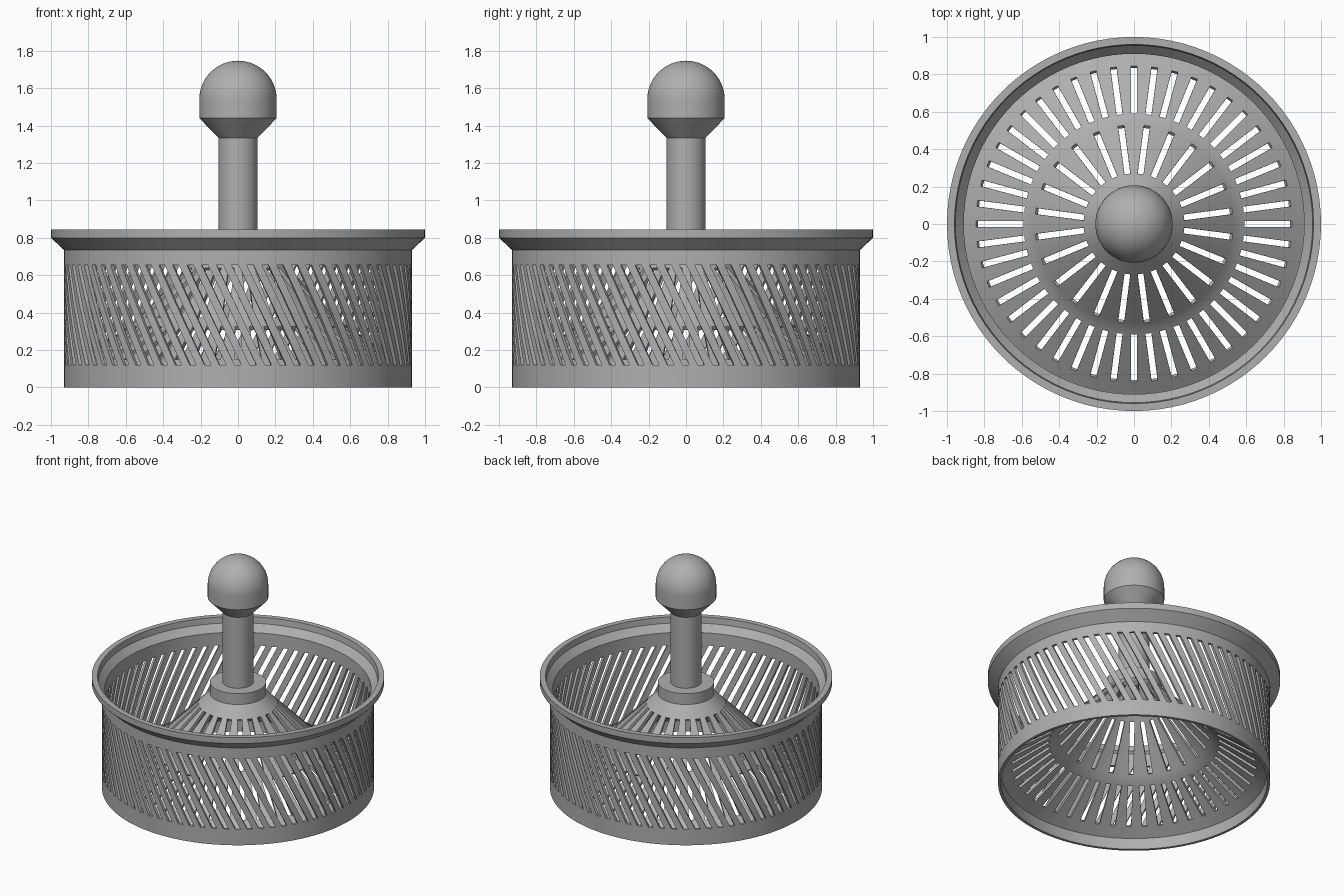
import bpy, bmesh
from math import sin, cos, radians, pi

cube = bpy.data.objects.get("Cube")
if cube:
    bpy.data.objects.remove(cube, do_unlink=True)

steel = bpy.data.materials.new("grey_steel")
steel.use_nodes = True
GREY = (0.43, 0.43, 0.43, 1)
steel.diffuse_color = GREY
steel.node_tree.nodes["Principled BSDF"].inputs["Base Color"].default_value = GREY


def ring_surface(name, rows, count, angle, is_hole=None, thickness=0, closed=False):
    """Join rings of (radius, z) points; angle(i, row) places column i of a row."""
    bm = bmesh.new()
    rings = []
    for j, (r, z) in enumerate(rows):
        rings.append([bm.verts.new((r * cos(angle(i, j)), r * sin(angle(i, j)), z))
                      for i in range(count)])
    for j in range(len(rows) if closed else len(rows) - 1):
        low, high = rings[j], rings[(j + 1) % len(rows)]
        for i in range(count):
            if is_hole and is_hole(i, j):
                continue
            k = (i + 1) % count
            bm.faces.new((low[i], low[k], high[k], high[i]))
    bmesh.ops.remove_doubles(bm, verts=bm.verts, dist=0.0001)
    if not thickness:
        bmesh.ops.recalc_face_normals(bm, faces=bm.faces)
    mesh = bpy.data.meshes.new(name)
    bm.to_mesh(mesh)
    bm.free()
    mesh.materials.append(steel)
    obj = bpy.data.objects.new(name, mesh)
    bpy.context.collection.objects.link(obj)
    bpy.ops.object.select_all(action="DESELECT")
    obj.select_set(True)
    bpy.context.view_layer.objects.active = obj
    if thickness:
        mod = obj.modifiers.new("thickness", "SOLIDIFY")
        mod.thickness = thickness
        mod.offset = -1
        bpy.ops.object.modifier_apply(modifier=mod.name)
    bpy.ops.object.shade_smooth_by_angle(angle=radians(30))
    return obj


def lathe(name, profile, closed=False, segments=96):
    return ring_surface(name, profile, segments,
                        lambda i, j: 2 * pi * i / segments, closed=closed)


# Outer wall: slanted slots between a plain lower and upper band
SLOTS, STEPS = 72, 8
SLOT_LOW, SLOT_HIGH = 0.12, 0.655
LEAN = radians(16)
wall_z = [SLOT_LOW + (SLOT_HIGH - SLOT_LOW) * s / STEPS for s in range(STEPS + 1)]
wall_rows = [(0.93, z) for z in [0] + wall_z + [0.74]]


def wall_angle(i, j):
    side = 1 if i % 2 else -1
    step = min(max(j - 1, 0), STEPS)
    return 2 * pi * (i // 2) / SLOTS + side * 0.018 / 0.93 - LEAN * step / STEPS


ring_surface("basket_wall", wall_rows, SLOTS * 2, wall_angle,
             lambda i, j: i % 2 == 0 and 1 <= j <= STEPS, thickness=0.02)

# Flared rim on top of the wall
lathe("flared_rim", [(0.93, 0.735), (1.0, 0.80), (1.0, 0.845), (0.96, 0.845),
                     (0.955, 0.80), (0.91, 0.75), (0.91, 0.735)], closed=True)

# Two-slope strainer cone: every column is slotted outside, every other one inside
CONE_SLOTS = 48
cone_rows = [(0.92, 0.10), (0.845, 0.15), (0.59, 0.325), (0.56, 0.345),
             (0.53, 0.375), (0.27, 0.64), (0.185, 0.725)]


def cone_angle(i, j):
    half = min(0.0165 / cone_rows[j][0], radians(3.4))
    return 2 * pi * (i // 2) / CONE_SLOTS + (half if i % 2 else -half)


def cone_hole(i, j):
    return i % 2 == 0 and (j == 1 or (j == 4 and (i // 2) % 2 == 1))


ring_surface("strainer_cone", cone_rows, CONE_SLOTS * 2, cone_angle,
             cone_hole, thickness=0.02)

# Collar, stem and rounded knob
lathe("collar", [(0, 0.715), (0.192, 0.715), (0.192, 0.80), (0, 0.80)])
lathe("stem", [(0, 0.79), (0.105, 0.79), (0.105, 1.345), (0, 1.345)], segments=64)
dome = [(0.207 * cos(a * pi / 32), 1.54 + 0.207 * sin(a * pi / 32)) for a in range(16)]
lathe("knob", [(0, 1.335), (0.105, 1.335), (0.207, 1.44)] + dome + [(0, 1.747)],
      segments=64)
